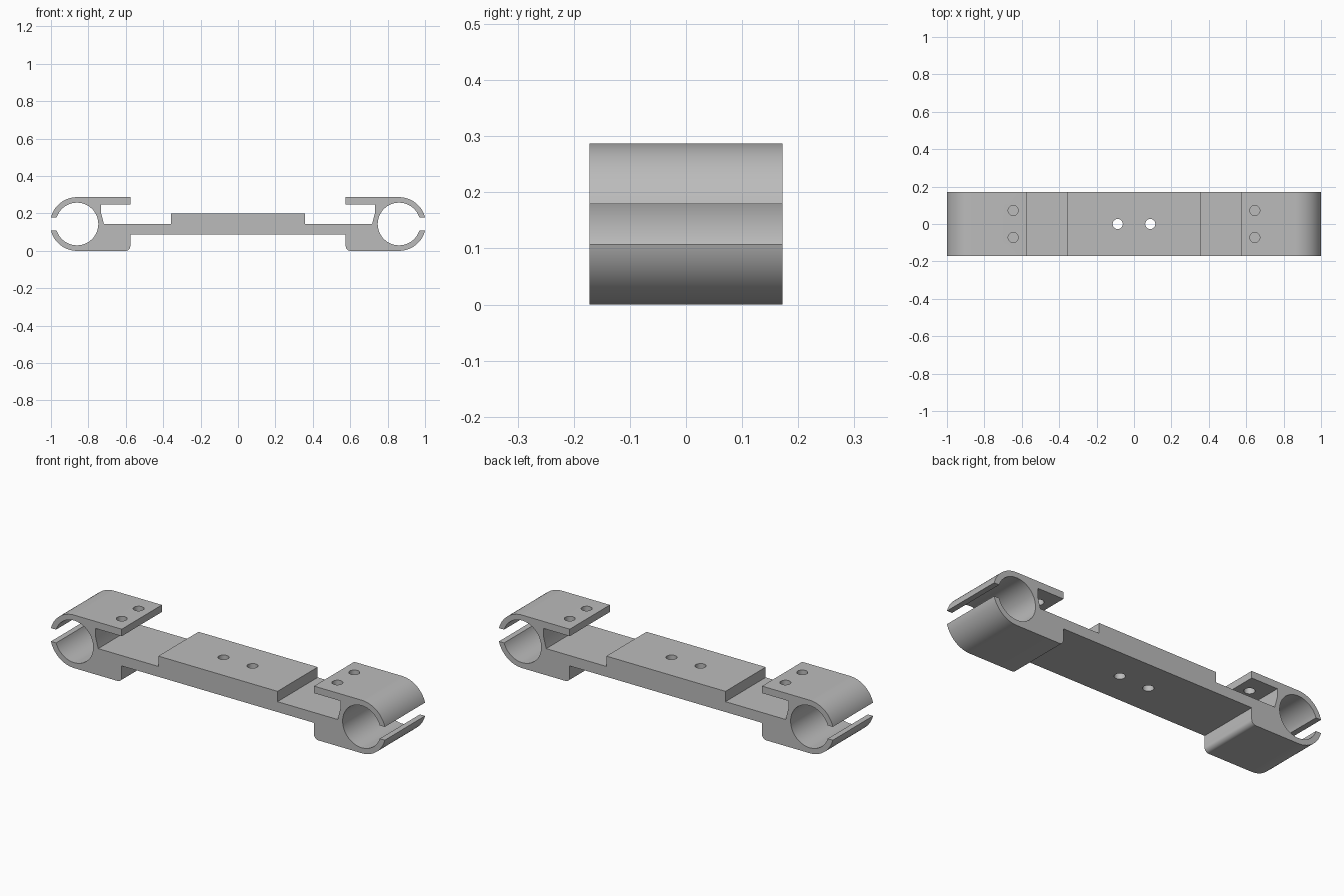
import bpy, bmesh
from math import asin, cos, sin, pi, radians
from mathutils import Matrix

if "Cube" in bpy.data.objects:
    bpy.data.objects.remove(bpy.data.objects["Cube"])

HALF_DEPTH = 0.172
CX, CZ = 0.861, 0.1435            # clip centre
R_OUT, R_IN, SLOT = 0.1435, 0.114, 0.036
EDGE = 0.576                      # inner end of the clip blocks

grey = bpy.data.materials.new("plain grey")
grey.use_nodes = True
colour = (0.5, 0.5, 0.5, 1)
grey.diffuse_color = colour
grey.node_tree.nodes["Principled BSDF"].inputs["Base Color"].default_value = colour


def arc(cx, cz, r, a0, a1, n):
    return [(cx + r * cos(a0 + (a1 - a0) * i / n),
             cz + r * sin(a0 + (a1 - a0) * i / n)) for i in range(n + 1)]


# Right half of the bracket profile, from the underside round to the top
gap_out, gap_in = asin(SLOT / R_OUT), asin(SLOT / R_IN)
f = 0.025
half = [(EDGE, 0.088)]
half += arc(EDGE + f, f, f, pi, 1.5 * pi, 8)
half += arc(CX, CZ, R_OUT, -pi / 2, -gap_out, 24)
half += arc(CX, CZ, R_IN, -gap_in, gap_in - 2 * pi, 64)
half += arc(CX, CZ, R_OUT, gap_out, pi / 2, 24)
half += [(EDGE, 2 * CZ), (EDGE, 0.249), (0.733, 0.249), (0.733, 0.205),
         (0.717, 0.144), (0.357, 0.144), (0.357, 0.2)]
profile = half + [(-x, z) for x, z in reversed(half)]

# Bracket body: profile extruded along y
bm = bmesh.new()
face = bm.faces.new([bm.verts.new((x, -HALF_DEPTH, z)) for x, z in profile])
out = bmesh.ops.extrude_face_region(bm, geom=[face])
moved = [v for v in out["geom"] if isinstance(v, bmesh.types.BMVert)]
bmesh.ops.translate(bm, verts=moved, vec=(0, 2 * HALF_DEPTH, 0))
bmesh.ops.recalc_face_normals(bm, faces=bm.faces)
mesh = bpy.data.meshes.new("clip_bracket")
bm.to_mesh(mesh)
bm.free()
mesh.materials.append(grey)
bracket = bpy.data.objects.new("clip_bracket", mesh)
bpy.context.collection.objects.link(bracket)

# Screw holes: two through the middle pad, two through each top plate
bm = bmesh.new()


def drill(x, y, z0, z1):
    bmesh.ops.create_cone(bm, cap_ends=True, segments=32, radius1=0.027,
                          radius2=0.027, depth=z1 - z0,
                          matrix=Matrix.Translation((x, y, (z0 + z1) / 2)))


for side in (-1, 1):
    drill(side * 0.087, 0, 0.05, 0.25)
    for y in (-0.072, 0.072):
        drill(side * 0.646, y, 0.22, 0.32)
cut_mesh = bpy.data.meshes.new("hole_cutter")
bm.to_mesh(cut_mesh)
bm.free()
cut_mesh.materials.append(grey)
cutter = bpy.data.objects.new("hole_cutter", cut_mesh)
cutter.hide_render = True
bpy.context.collection.objects.link(cutter)

mod = bracket.modifiers.new("holes", "BOOLEAN")
mod.operation, mod.solver, mod.object = "DIFFERENCE", "EXACT", cutter
bpy.ops.object.select_all(action="DESELECT")
bpy.context.view_layer.objects.active = bracket
bracket.select_set(True)
bpy.ops.object.modifier_apply(modifier=mod.name)
bpy.data.objects.remove(cutter)
bpy.ops.object.shade_smooth_by_angle(angle=radians(30))
